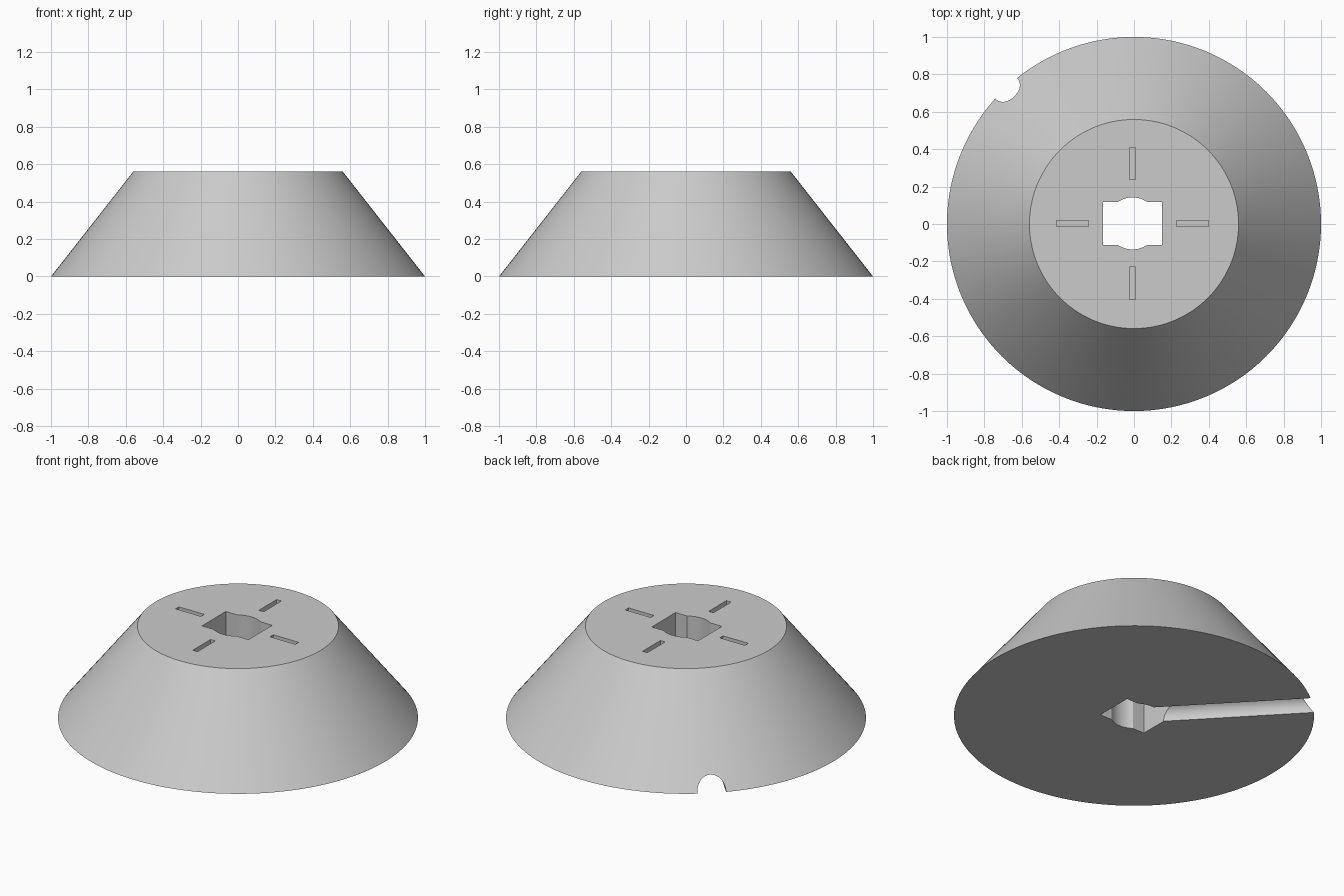
import bpy
import math
from mathutils import Matrix

cube = bpy.data.objects.get("Cube")
if cube:
    bpy.data.objects.remove(cube, do_unlink=True)

HEIGHT, TOP_RADIUS = 0.562, 0.559
HUB_X, HUB_Y = -0.008, 0.003      # centre of the socket and slots

grey = bpy.data.materials.new("light_grey")
grey.use_nodes = True
colour = (0.6, 0.6, 0.6, 1)
grey.diffuse_color = colour
grey.node_tree.nodes["Principled BSDF"].inputs["Base Color"].default_value = colour


def finish(name):
    obj = bpy.context.object
    obj.name = name
    bpy.ops.object.transform_apply(location=True, rotation=True, scale=True)
    obj.data.materials.append(grey)
    return obj


def box(name, centre, size):
    bpy.ops.mesh.primitive_cube_add(size=1, location=centre)
    bpy.context.object.scale = size
    return finish(name)


def cylinder(name, radius, depth, centre, rotation=(0, 0, 0)):
    bpy.ops.mesh.primitive_cylinder_add(vertices=64, radius=radius, depth=depth,
                                        location=centre, rotation=rotation)
    return finish(name)


# Truncated cone body
bpy.ops.mesh.primitive_cone_add(vertices=128, radius1=1, radius2=TOP_RADIUS,
                                depth=HEIGHT, location=(0, 0, HEIGHT / 2))
base = finish("conical_base")

# Square socket with rounded bulges, right through the body
cutters = [
    box("socket_cutter", (HUB_X, HUB_Y, 0.3), (0.315, 0.23, 1)),
    cylinder("socket_bulge_cutter", 0.139, 1.1, (HUB_X, HUB_Y, 0.3)),
]

# Four shallow radial slots in the top
for i in range(4):
    slot = box("slot_cutter", (0.32, 0, HEIGHT), (0.172, 0.032, 0.1))
    slot.data.transform(Matrix.Translation((HUB_X, HUB_Y, 0))
                        @ Matrix.Rotation(i * math.pi / 2, 4, "Z"))
    cutters.append(slot)

# Round cable channel under the body, from the socket to the rim
angle = math.radians(133.3)
cutters.append(cylinder("channel_cutter", 0.08, 1.2,
                        (0.6 * math.cos(angle), 0.6 * math.sin(angle), 0.003),
                        (0, math.pi / 2, angle)))

for cutter in cutters:
    cutter.hide_render = True
    bpy.context.view_layer.objects.active = base
    cut = base.modifiers.new("cut", "BOOLEAN")
    cut.operation = "DIFFERENCE"
    cut.solver = "EXACT"
    cut.object = cutter
    bpy.ops.object.modifier_apply(modifier=cut.name)
    bpy.data.objects.remove(cutter, do_unlink=True)

# Smooth curved walls, sharp rims
bpy.ops.object.select_all(action="DESELECT")
base.select_set(True)
bpy.context.view_layer.objects.active = base
bpy.ops.object.shade_smooth_by_angle(angle=math.radians(30))
